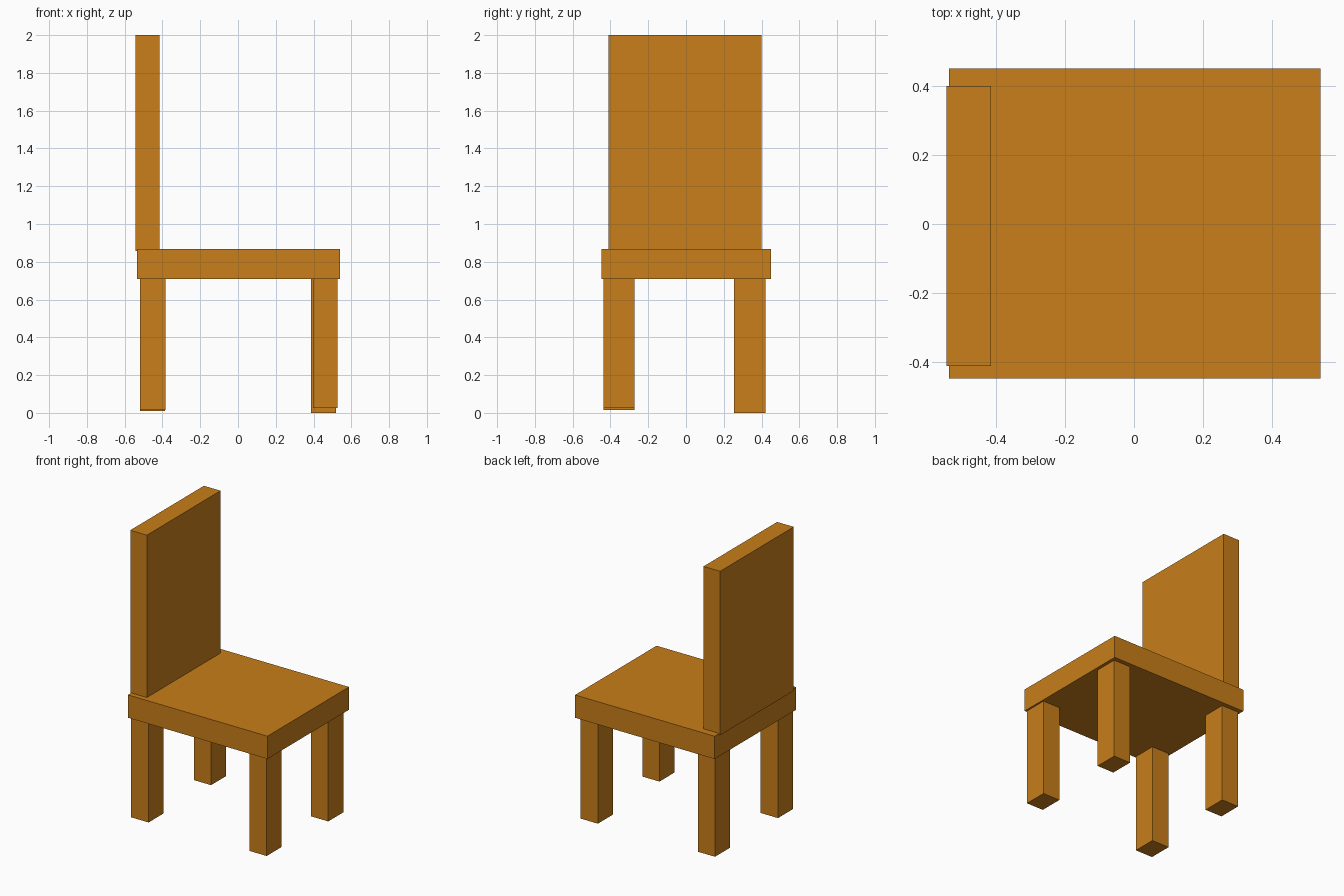
import bpy

if "Cube" in bpy.data.objects:
    bpy.data.objects.remove(bpy.data.objects["Cube"])

wood = bpy.data.materials.new("wood")
wood.diffuse_color = (0.58, 0.21, 0.01, 1.0)
wood.use_nodes = True
wood.node_tree.nodes["Principled BSDF"].inputs["Base Color"].default_value = wood.diffuse_color


def box(name, x, y, z):
    """Add a box spanning the given (min, max) range on each axis."""
    spans = (x, y, z)
    bpy.ops.mesh.primitive_cube_add(size=1, location=[(a + b) / 2 for a, b in spans])
    obj = bpy.context.object
    obj.name = name
    obj.scale = [b - a for a, b in spans]
    bpy.ops.object.transform_apply(location=False, rotation=False, scale=True)
    obj.data.materials.append(wood)


# Seat slab and upright backrest
box("seat", (-0.536, 0.540), (-0.447, 0.451), (0.709, 0.868))
box("backrest", (-0.543, -0.415), (-0.411, 0.400), (0.857, 2.0))

# Four legs, slightly uneven in position and length, set into the seat
front_y, back_y = (-0.438, -0.273), (0.254, 0.420)
for name, x, y, foot in (
    ("front_left_leg", (-0.518, -0.383), front_y, 0.016),
    ("back_left_leg", (-0.518, -0.386), back_y, 0.011),
    ("front_right_leg", (0.396, 0.528), front_y, 0.026),
    ("back_right_leg", (0.386, 0.518), back_y, 0.0),
):
    box(name, x, y, (foot, 0.72))
